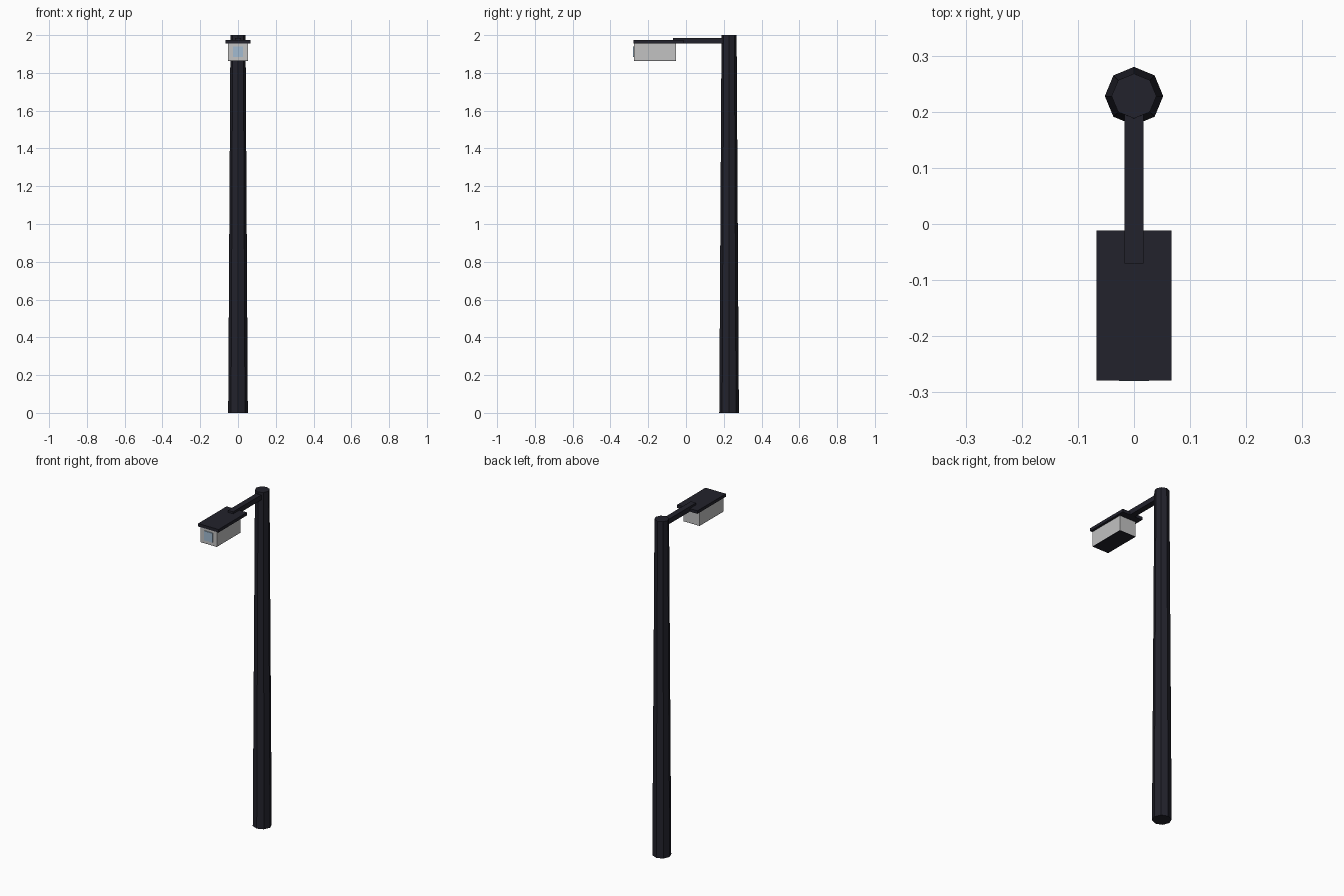
import bpy, bmesh
from mathutils import Matrix

if "Cube" in bpy.data.objects:
    bpy.data.objects.remove(bpy.data.objects["Cube"])


def material(name, rgb):
    m = bpy.data.materials.new(name)
    m.diffuse_color = (*rgb, 1.0)
    m.use_nodes = True
    m.node_tree.nodes["Principled BSDF"].inputs["Base Color"].default_value = m.diffuse_color
    return m


dark = material("dark metal", (0.016, 0.016, 0.025))
grey = material("light grey", (0.54, 0.54, 0.54))
blue = material("pale blue glass", (0.36, 0.50, 0.64))


def finish(name, bm, mat):
    me = bpy.data.meshes.new(name)
    bm.to_mesh(me)
    bm.free()
    me.materials.append(mat)
    ob = bpy.data.objects.new(name, me)
    bpy.context.collection.objects.link(ob)
    return ob


def box(name, lo, hi, mat):
    bm = bmesh.new()
    bmesh.ops.create_cube(bm, size=1)
    for v in bm.verts:
        v.co = [lo[i] + (v.co[i] + 0.5) * (hi[i] - lo[i]) for i in range(3)]
    return finish(name, bm, mat)


# tapered eight-sided pole
bm = bmesh.new()
bmesh.ops.create_cone(bm, cap_ends=True, segments=8, radius1=0.052, radius2=0.040,
                      depth=2.0, matrix=Matrix.Translation((0, 0.228, 1.0)))
finish("pole", bm, dark)

# arm reaching forward from the pole
box("arm", (-0.017, -0.07, 1.955), (0.017, 0.22, 1.985), dark)

# lamp head: flat roof, housing, dark underside, front window
box("roof", (-0.067, -0.279, 1.955), (0.067, -0.012, 1.973), dark)
box("housing", (-0.053, -0.275, 1.866), (0.053, -0.052, 1.955), grey)
box("underside", (-0.053, -0.275, 1.864), (0.053, -0.052, 1.866), dark)
box("front_window", (-0.027, -0.280, 1.884), (0.027, -0.274, 1.940), blue)
